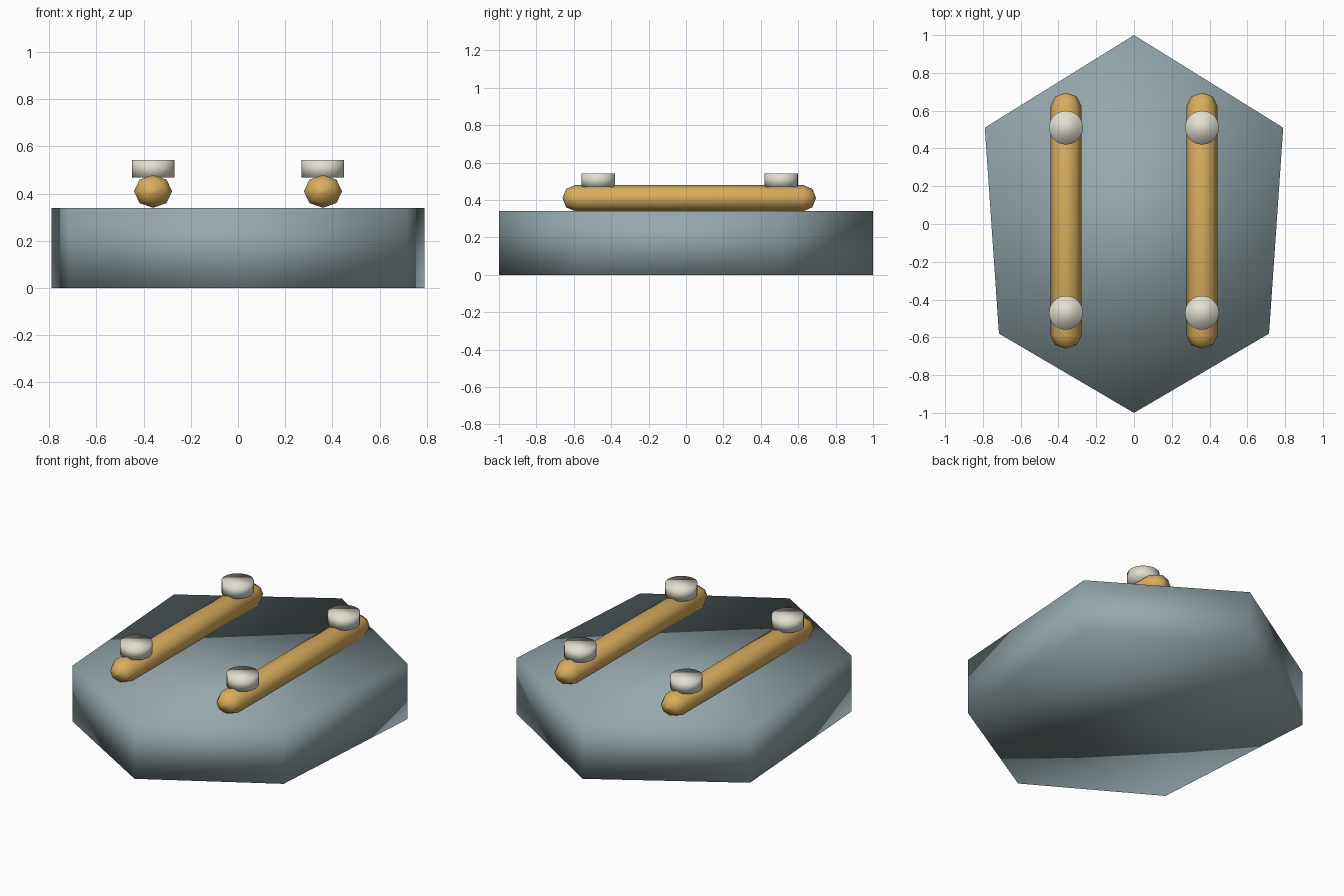
import bpy, bmesh
from math import cos, sin, pi

cube = bpy.data.objects.get("Cube")
if cube:
    bpy.data.objects.remove(cube, do_unlink=True)


def material(name, rgb):
    mat = bpy.data.materials.new(name)
    mat.use_nodes = True
    mat.diffuse_color = (*rgb, 1)
    mat.node_tree.nodes["Principled BSDF"].inputs["Base Color"].default_value = (*rgb, 1)
    return mat


slate = material("slate blue grey", (0.30, 0.39, 0.42))
gold = material("warm gold", (0.70, 0.42, 0.11))
ivory = material("pale ivory", (0.76, 0.73, 0.63))


def finish(bm, name, mat):
    bmesh.ops.recalc_face_normals(bm, faces=bm.faces)
    for face in bm.faces:
        face.smooth = True
    mesh = bpy.data.meshes.new(name)
    bm.to_mesh(mesh)
    bm.free()
    mesh.materials.append(mat)
    obj = bpy.data.objects.new(name, mesh)
    bpy.context.collection.objects.link(obj)
    return obj


def loft(rings, name, mat):
    """Skin closed rings of equal length; cap both ends."""
    bm = bmesh.new()
    loops = [[bm.verts.new(p) for p in ring] for ring in rings]
    for a, b in zip(loops, loops[1:]):
        for i in range(len(a)):
            j = (i + 1) % len(a)
            bm.faces.new((a[i], a[j], b[j], b[i]))
    bm.faces.new(loops[0])
    bm.faces.new(loops[-1])
    bmesh.ops.remove_doubles(bm, verts=bm.verts, dist=0.0001)
    return finish(bm, name, mat)


# Six-sided base slab
outline = [(0, -1), (0.715, -0.58), (0.79, 0.51), (0, 1), (-0.79, 0.51), (-0.715, -0.58)]
loft([[(x, y, z) for x, y in outline] for z in (0, 0.34)], "base_slab", slate)


# Eight-sided rail with rounded ends
def rail(name, x):
    start, end, cap = -0.592, 0.627, 0.068
    stations = [(start - cap * cos(a), sin(a)) for a in (0.01, pi / 4, pi / 2)]
    stations += [(end + cap * cos(a), sin(a)) for a in (pi / 2, pi / 4, 0.01)]
    rings = [[(x + 0.081 * r * cos(k * pi / 4), y, 0.41 + 0.07 * r * sin(k * pi / 4))
              for k in range(8)] for y, r in stations]
    return loft(rings, name, gold)


# Short round knob on a rail
def knob(name, x, y):
    sides = 20
    rings = [[(x + 0.09 * cos(2 * pi * k / sides), y + 0.09 * sin(2 * pi * k / sides), z)
              for k in range(sides)] for z in (0.469, 0.542)]
    return loft(rings, name, ivory)


for side, x in (("left", 0.36), ("right", -0.36)):
    rail(side + "_rail", x)
    knob(side + "_front_knob", x, -0.47)
    knob(side + "_back_knob", x, 0.51)
